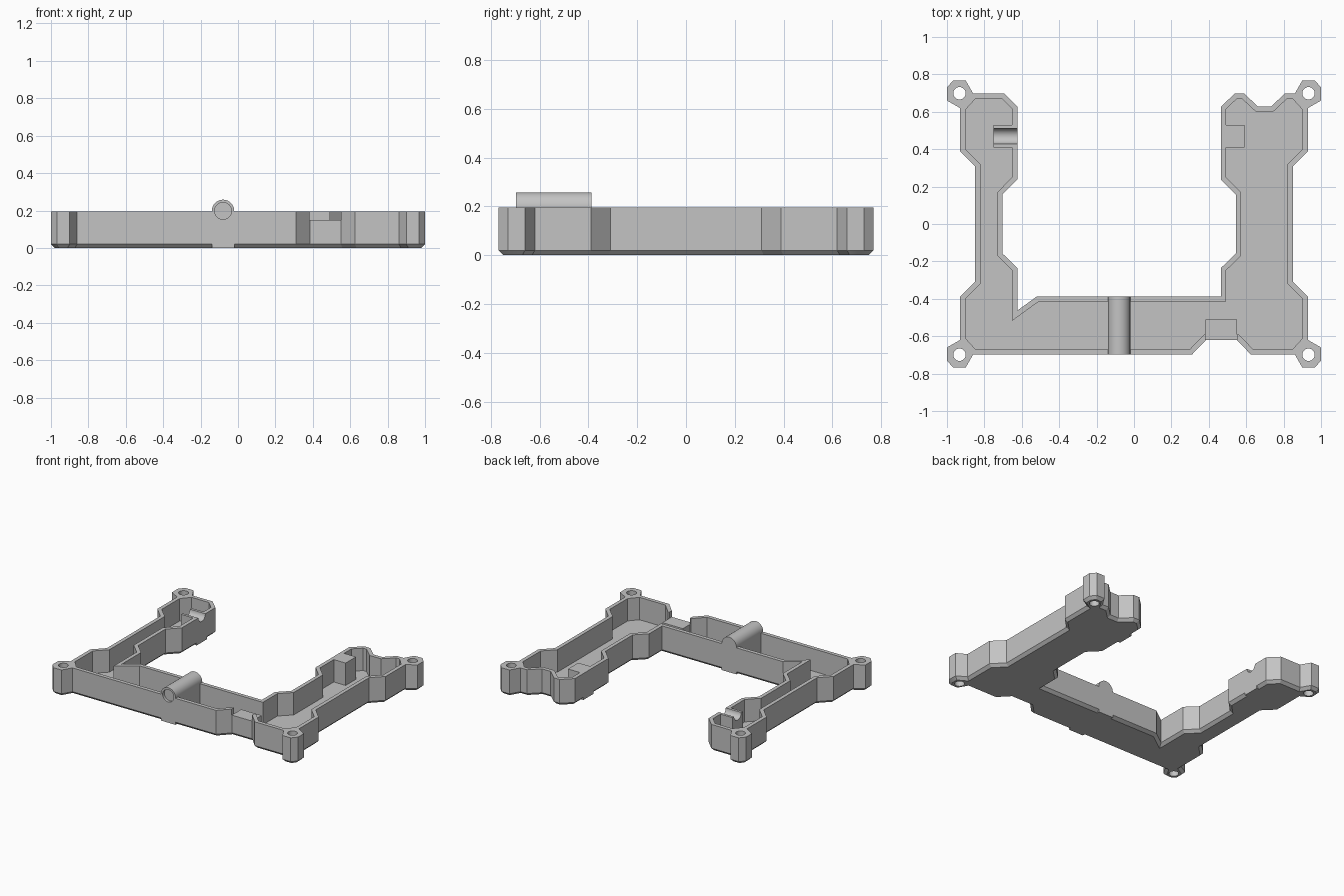
import bpy, bmesh, math
from mathutils import Vector

if "Cube" in bpy.data.objects:
    bpy.data.objects.remove(bpy.data.objects["Cube"])

TOP, FLOOR, WALL, CHAMFER = 0.195, 0.03, 0.028, 0.02

grey = bpy.data.materials.new("mid_grey")
grey.use_nodes = True
GREY = (0.55, 0.55, 0.55, 1)
grey.diffuse_color = GREY
grey.node_tree.nodes["Principled BSDF"].inputs["Base Color"].default_value = GREY


def finish(bm, name):
    bmesh.ops.recalc_face_normals(bm, faces=bm.faces)
    mesh = bpy.data.meshes.new(name)
    bm.to_mesh(mesh)
    bm.free()
    mesh.materials.append(grey)
    obj = bpy.data.objects.new(name, mesh)
    bpy.context.collection.objects.link(obj)
    return obj


def inset(points, dist):
    """Move a counter-clockwise outline inward with mitred corners."""
    result = []
    for i, p in enumerate(points):
        p = Vector(p)
        a = (p - Vector(points[i - 1])).normalized()
        b = (Vector(points[(i + 1) % len(points)]) - p).normalized()
        na, nb = Vector((-a.y, a.x)), Vector((-b.y, b.x))
        result.append(p + (na + nb) * dist / (1 + na.dot(nb)))
    return result


def loft(name, layers):
    """Stack outlines at given heights into a closed solid."""
    bm = bmesh.new()
    rings = [[bm.verts.new((p[0], p[1], z)) for p in pts] for pts, z in layers]
    for low, high in zip(rings, rings[1:]):
        for i in range(len(low)):
            bm.faces.new((low[i - 1], low[i], high[i], high[i - 1]))
    bm.faces.new(rings[0])
    bm.faces.new(rings[-1])
    return finish(bm, name)


def box(name, x0, x1, y0, y1, z0, z1):
    base = [(x0, y0), (x1, y0), (x1, y1), (x0, y1)]
    return loft(name, [(base, z0), (base, z1)])


def cylinder(name, centre, radius, length, axis="Z"):
    bm = bmesh.new()
    bmesh.ops.create_cone(bm, cap_ends=True, segments=48, radius1=radius,
                          radius2=radius, depth=length)
    for v in bm.verts:
        x, y, z = v.co
        turned = {"X": (z, x, y), "Y": (x, z, y), "Z": (x, y, z)}[axis]
        v.co = Vector(turned) + Vector(centre)
    return finish(bm, name)


def combine(obj, tool, operation="DIFFERENCE"):
    mod = obj.modifiers.new("combine", "BOOLEAN")
    mod.operation, mod.object, mod.solver = operation, tool, "EXACT"
    bpy.context.view_layer.objects.active = obj
    bpy.ops.object.modifier_apply(modifier=mod.name)


def discard(*tools):
    for tool in tools:
        bpy.data.objects.remove(tool)


# Corner ear profile, given for the front right corner and mirrored elsewhere
EAR = [(-0.93, -0.62), (-1, -0.66), (-1, -0.73), (-0.967, -0.768),
       (-0.9, -0.768), (-0.86, -0.698)]


def corner(sx, sy, with_ear):
    pts = [(-x * sx, -y * sy) for x, y in EAR]
    if sx * sy < 0:
        pts.reverse()
    return pts if with_ear else [pts[0], pts[-1]]


def outline(with_ears):
    """Counter-clockwise plan of the U-shaped frame."""
    waist = [(0.93, -0.39), (0.85, -0.31), (0.85, 0.31), (0.93, 0.39)]
    front_notch = [(0.31, -0.698), (0.385, -0.62), (0.55, -0.62), (0.625, -0.698)]
    back_notch = [(0.807, 0.698), (0.733, 0.628), (0.663, 0.628), (0.588, 0.698)]
    left_inner = [(0.54, 0.698), (0.465, 0.628), (0.465, 0.238), (0.545, 0.158),
                  (0.545, -0.158), (0.465, -0.235), (0.465, -0.387)]
    right_inner = [(-0.519, -0.387), (-0.624, -0.463), (-0.624, -0.235),
                   (-0.703, -0.158), (-0.703, 0.158), (-0.624, 0.238),
                   (-0.624, 0.628), (-0.695, 0.698)]
    return (corner(-1, -1, with_ears) + front_notch + corner(1, -1, with_ears)
            + waist + corner(1, 1, with_ears) + back_notch + left_inner
            + right_inner + corner(-1, 1, with_ears)
            + [(-x, y) for x, y in reversed(waist)])


# Frame: chamfered underside, hollow tray, screw holes in the ears
plan = outline(True)
frame = loft("tray_frame", [(inset(plan, CHAMFER), 0), (plan, CHAMFER), (plan, TOP)])
hollow = inset(outline(False), WALL)
cavity = loft("cavity_cutter", [(hollow, FLOOR), (hollow, 0.4)])
combine(frame, cavity)
discard(cavity)
for sx in (-1, 1):
    for sy in (-1, 1):
        drill = cylinder("screw_cutter", (sx * 0.933, sy * 0.699, 0.1), 0.033, 0.5)
        combine(frame, drill)
        discard(drill)

# Port opening in the front wall, with a flat shelf behind it
opening = box("port_cutter", 0.383, 0.55, -0.66, -0.51, 0.15, 0.4)
combine(frame, opening)
discard(opening)
shelf = box("port_shelf", 0.383, 0.55, -0.62, -0.51, CHAMFER, 0.15)

# Round tube on a straight support across the front bar
support = box("tube_support", -0.14, -0.02, -0.698, -0.387, 0, 0.198)
tube = cylinder("tube_cutter", (-0.08, -0.5425, 0.198), 0.06, 0.311, "Y")
combine(support, tube, "UNION")
recess = cylinder("recess_cutter", (-0.08, -0.698, 0.198), 0.045, 0.04, "Y")
combine(support, recess)
combine(frame, recess)
discard(tube, recess)

# Grooved saddles on the inner walls of both arms
parts = [frame, shelf, support]
for name, x0, x1 in (("right_saddle", -0.75, -0.624), ("left_saddle", 0.465, 0.59)):
    saddle = box(name, x0, x1, 0.41, 0.53, 0, TOP)
    groove = cylinder("groove_cutter", ((x0 + x1) / 2, 0.47, TOP), 0.041, 0.2, "X")
    combine(saddle, groove)
    combine(frame, groove)
    discard(groove)
    parts.append(saddle)

# Smooth the round surfaces and keep the flat edges crisp
bpy.ops.object.select_all(action="DESELECT")
for part in parts:
    part.select_set(True)
bpy.context.view_layer.objects.active = frame
bpy.ops.object.shade_smooth_by_angle(angle=math.radians(30))
